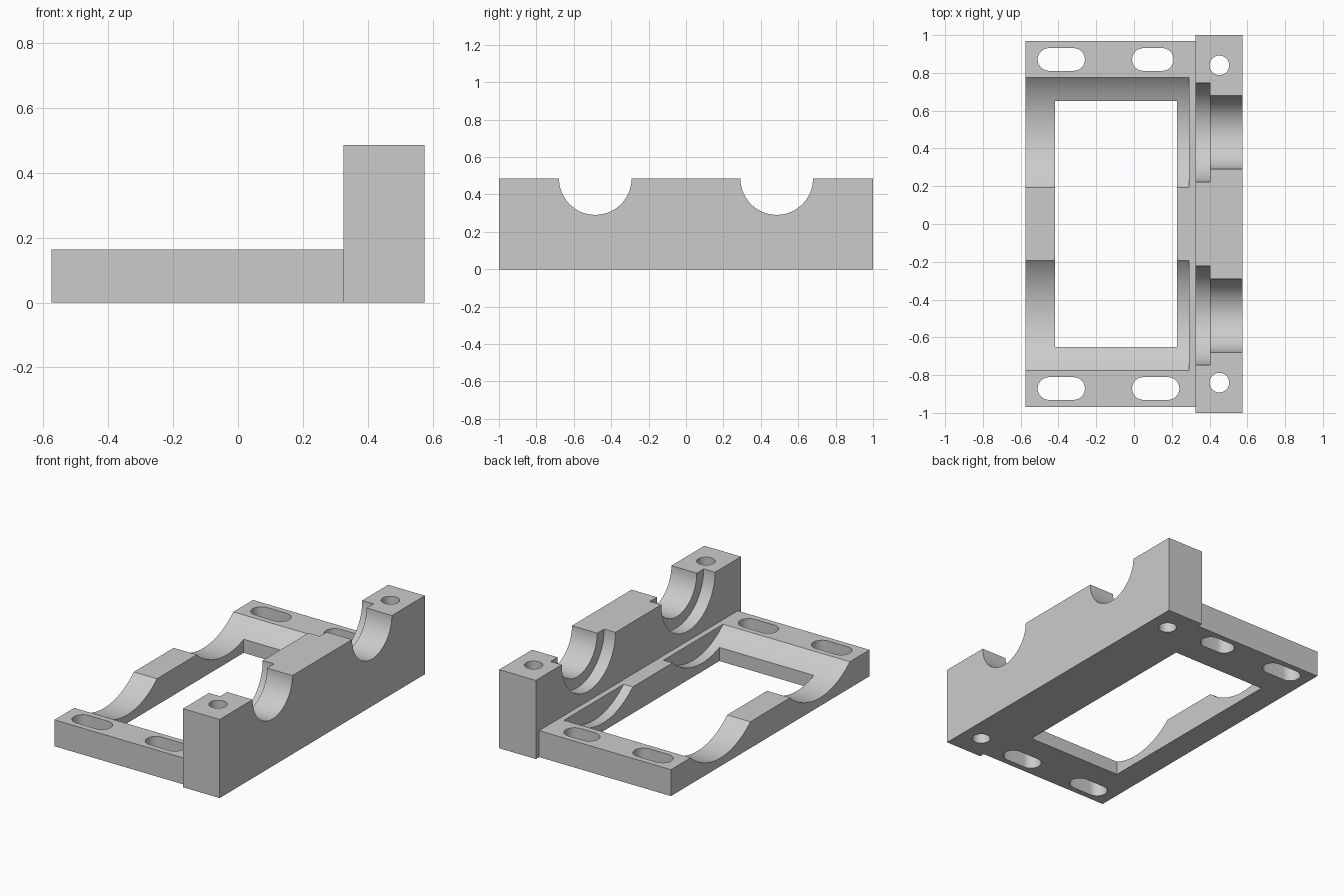
import bpy, math
from mathutils import Matrix

cube = bpy.data.objects.get("Cube")
if cube:
    bpy.data.objects.remove(cube, do_unlink=True)

grey = bpy.data.materials.new("light_grey")
grey.use_nodes = True
COLOR = (0.6, 0.6, 0.6, 1)
grey.diffuse_color = COLOR
for node in grey.node_tree.nodes:
    if node.type == 'BSDF_PRINCIPLED':
        node.inputs["Base Color"].default_value = COLOR


def prism(name, outline, start, end, axis='Z'):
    """Extrude a counter-clockwise outline along Z, or along X with the outline in (y, z)."""
    n = len(outline)
    place = (lambda a, b, c: (a, b, c)) if axis == 'Z' else (lambda a, b, c: (c, a, b))
    verts = [place(a, b, c) for c in (start, end) for a, b in outline]
    faces = [list(range(n))[::-1], list(range(n, 2 * n))]
    faces += [(i, (i + 1) % n, n + (i + 1) % n, n + i) for i in range(n)]
    mesh = bpy.data.meshes.new(name)
    mesh.from_pydata(verts, [], faces)
    mesh.materials.append(grey)
    obj = bpy.data.objects.new(name, mesh)
    bpy.context.collection.objects.link(obj)
    return obj


def box(name, x0, x1, y0, y1, z0, z1):
    return prism(name, [(x0, y0), (x1, y0), (x1, y1), (x0, y1)], z0, z1)


def circle(a, b, r, n=96):
    return [(a + r * math.cos(2 * math.pi * i / n), b + r * math.sin(2 * math.pi * i / n))
            for i in range(n)]


def slot(x0, x1, y, r, n=24):
    arc = [-math.pi / 2 + math.pi * i / n for i in range(n + 1)]
    right = [(x1 - r + r * math.cos(t), y + r * math.sin(t)) for t in arc]
    left = [(x0 + r - r * math.cos(t), y - r * math.sin(t)) for t in arc]
    return right + left


def combine(body, other, operation):
    """Apply a boolean with the other object, then remove it."""
    mod = body.modifiers.new("boolean", 'BOOLEAN')
    mod.operation, mod.solver, mod.object = operation, 'EXACT', other
    bpy.context.view_layer.objects.active = body
    bpy.ops.object.modifier_apply(modifier=mod.name)
    bpy.data.objects.remove(other, do_unlink=True)


# Upright bearing wall joined to the flat base plate
bracket = box("bearing_bracket", 0.325, 0.575, -1, 1, 0, 0.485)
combine(bracket, box("base_plate", -0.575, 0.4, -0.968, 0.968, 0, 0.163), 'UNION')

AXIS_Y, AXIS_Z = 0.485, 0.485
for side in (-1, 1):
    y = side * AXIS_Y
    # Wide trough in the plate, counterbore and bore in the wall
    for name, radius, x0, x1 in (("trough", 0.434, -0.7, 0.29),
                                 ("counterbore", 0.262, 0.3, 0.402),
                                 ("bore", 0.194, 0.38, 0.7)):
        combine(bracket, prism(name, circle(y, AXIS_Z, radius), x0, x1, 'X'), 'DIFFERENCE')
    # Bolt hole in the wall and mounting slots in the plate
    combine(bracket, prism("bolt_hole", circle(0.452, side * 0.84, 0.052, 48), -0.1, 0.6),
            'DIFFERENCE')
    inner_end = 0.21 if side > 0 else 0.24
    for x0, x1 in ((-0.51, -0.26), (-0.01, inner_end)):
        combine(bracket, prism("slot", slot(x0, x1, side * 0.871, 0.06), -0.1, 0.3),
                'DIFFERENCE')

# Rectangular window through the plate
combine(bracket, box("window", -0.417, 0.228, -0.651, 0.651, -0.1, 0.3), 'DIFFERENCE')

bpy.ops.object.select_all(action='DESELECT')
bracket.select_set(True)
bpy.context.view_layer.objects.active = bracket
bpy.ops.object.shade_smooth_by_angle(angle=math.radians(20))
